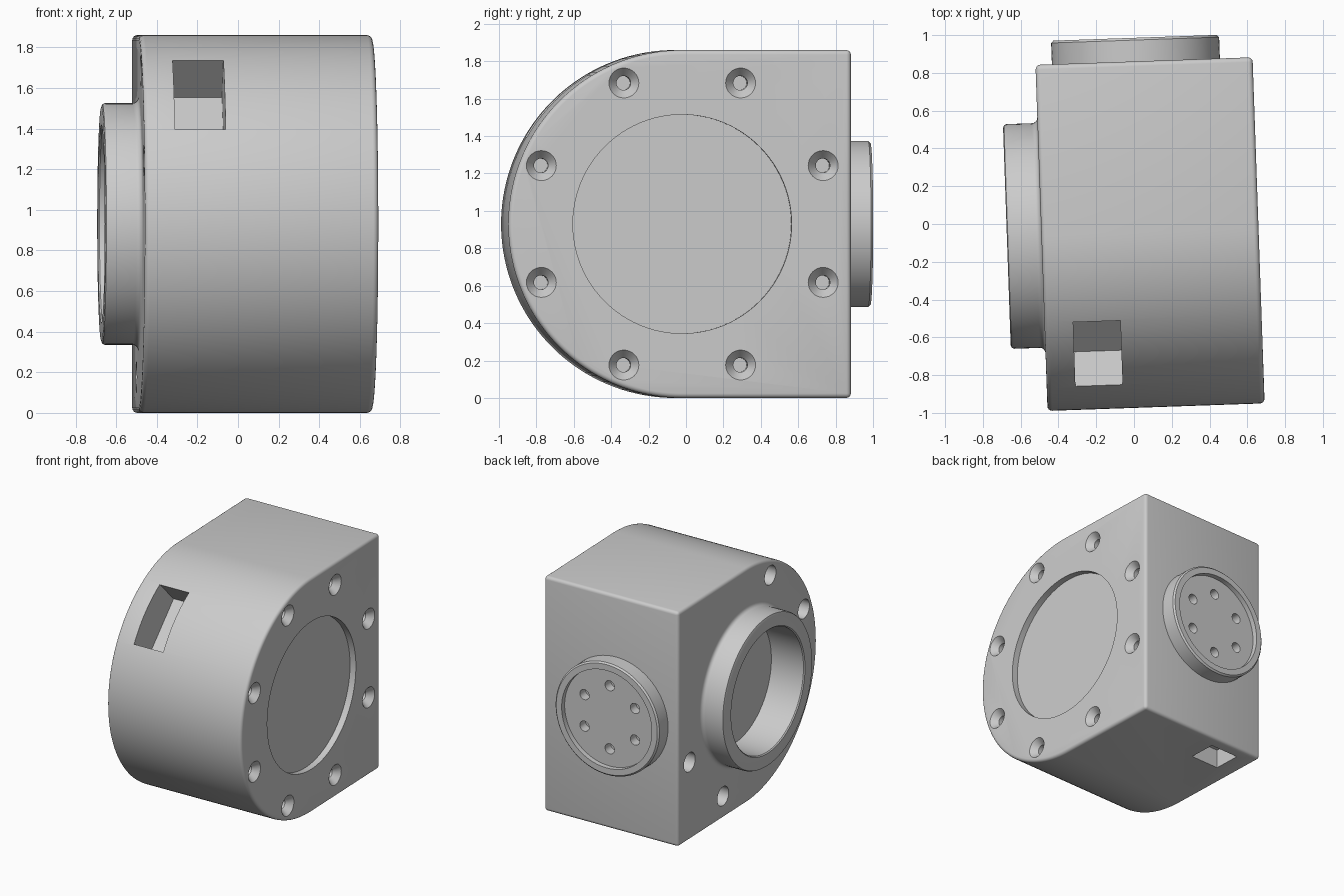
import bpy, bmesh, math
from mathutils import Matrix, Vector

cube = bpy.data.objects.get("Cube")
if cube:
    bpy.data.objects.remove(cube, do_unlink=True)

grey = bpy.data.materials.new("plain grey")
grey.use_nodes = True
colour = (0.6, 0.6, 0.6, 1)
grey.diffuse_color = colour
grey.node_tree.nodes["Principled BSDF"].inputs["Base Color"].default_value = colour

TURN = math.radians(2)       # whole housing sits slightly turned
CY, CZ, R = -0.043, 0.93, 0.93
LEFT, RIGHT, BACK = -0.492, 0.658, 0.86


def lathe(bm, profile, origin, axis, sides=96, closed=False):
    """Revolve (radius, height) points about an axis into a solid."""
    place = Matrix.Translation(origin) @ Vector(axis).to_track_quat('Z', 'Y').to_matrix().to_4x4()
    rings = []
    for r, h in profile:
        count = sides if r > 0 else 1
        rings.append([bm.verts.new(place @ Vector((r * math.cos(math.tau * i / sides),
                                                   r * math.sin(math.tau * i / sides), h)))
                      for i in range(count)])
    pairs = list(zip(rings, rings[1:]))
    if closed:
        pairs.append((rings[-1], rings[0]))
    for a, b in pairs:
        for i in range(sides):
            j = (i + 1) % sides
            quad = [a[i % len(a)], a[j % len(a)], b[j % len(b)], b[i % len(b)]]
            bm.faces.new(list(dict.fromkeys(quad)))


def box(bm, centre, size, tilt=0):
    bmesh.ops.create_cube(bm, size=1, matrix=Matrix.Translation(centre)
                          @ Matrix.Rotation(tilt, 4, 'X') @ Matrix.Diagonal((*size, 1)))


def finish(name, bm):
    bmesh.ops.recalc_face_normals(bm, faces=bm.faces)
    mesh = bpy.data.meshes.new(name)
    bm.to_mesh(mesh)
    bm.free()
    mesh.materials.append(grey)
    obj = bpy.data.objects.new(name, mesh)
    obj.rotation_euler.z = TURN
    bpy.context.collection.objects.link(obj)
    return obj


def cut(obj, cutter):
    """Apply the modifiers of obj plus a boolean cut."""
    mod = obj.modifiers.new("cut", 'BOOLEAN')
    mod.operation, mod.solver, mod.object = 'DIFFERENCE', 'EXACT', cutter
    cutter.hide_render = True
    bpy.context.view_layer.update()
    graph = bpy.context.evaluated_depsgraph_get()
    mesh = bpy.data.meshes.new_from_object(obj.evaluated_get(graph))
    obj.modifiers.clear()
    obj.data = mesh
    bpy.data.objects.remove(cutter, do_unlink=True)


# D-shaped housing with rounded rims
bm = bmesh.new()
outline = [(BACK, 0), (BACK, 2 * R)]
for i in range(81):
    a = math.pi / 2 + math.pi * i / 80
    outline.append((CY + R * math.cos(a), CZ + R * math.sin(a)))
face = bm.faces.new([bm.verts.new((LEFT, y, z)) for y, z in outline])
new = bmesh.ops.extrude_face_region(bm, geom=[face])["geom"]
bmesh.ops.translate(bm, vec=(RIGHT - LEFT, 0, 0),
                    verts=[v for v in new if isinstance(v, bmesh.types.BMVert)])
housing = finish("housing", bm)
bevel = housing.modifiers.new("rim", 'BEVEL')
bevel.width, bevel.segments, bevel.limit_method = 0.025, 4, 'ANGLE'

# Cuts: cover recess, bore, bolt holes and two pockets
bm = bmesh.new()
lathe(bm, [(0, -0.05), (0.585, -0.05), (0.585, 0.1), (0, 0.1)], (RIGHT, CY, CZ), (1, 0, 0))
lathe(bm, [(0, -0.1), (0.48, -0.1), (0.48, 0.1), (0, 0.1)], (LEFT, CY, CZ), (-1, 0, 0))
for k in range(8):
    a = math.radians(22.5 + 45 * k)
    y, z = CY + 0.816 * math.cos(a), CZ + 0.816 * math.sin(a)
    lathe(bm, [(0, -0.16), (0.038, -0.16), (0.038, -0.05), (0.08, 0), (0.08, 0.1), (0, 0.1)],
          (RIGHT, y, z), (1, 0, 0), 32)
    if k in (2, 3, 6, 7):
        lathe(bm, [(0, -0.15), (0.075, -0.15), (0.075, 0.1), (0, 0.1)],
              (LEFT, y, z), (-1, 0, 0), 32)
diag = math.sqrt(0.5)
box(bm, (-0.215, CY - 0.87 * diag, CZ + 0.87 * diag), (0.25, 0.48, 0.46), math.pi / 4)
box(bm, (-0.215, 0.66, 0), (0.25, 0.22, 0.3))
cut(housing, finish("housing_cutter", bm))

# Collar ring with a fillet at its root
bm = bmesh.new()
ring = [(0.48, -0.01), (0.48, 0.175), (0.488, 0.183), (0.575, 0.183), (0.589, 0.178), (0.595, 0.165)]
ring += [(0.625 - 0.03 * math.cos(a), 0.03 - 0.03 * math.sin(a))
         for a in (math.pi / 2 * i / 5 for i in range(6))]
ring.append((0.625, -0.01))
lathe(bm, ring, (LEFT, CY, CZ), (-1, 0, 0), closed=True)
collar = finish("collar", bm)

# Round back flange: dished disc with six holes
FX = 0.04
bm = bmesh.new()
lathe(bm, [(0, -0.01), (0.445, -0.01), (0.445, 0.113), (0.433, 0.125), (0.386, 0.125),
           (0.386, 0.085), (0, 0.085)], (FX, BACK, CZ), (0, 1, 0))
flange = finish("back_flange", bm)
bm = bmesh.new()
for k in range(6):
    a = math.radians(30 + 60 * k)
    lathe(bm, [(0, 0.01), (0.04, 0.01), (0.04, 0.2), (0, 0.2)],
          (FX + 0.25 * math.cos(a), BACK, CZ + 0.25 * math.sin(a)), (0, 1, 0), 32)
cut(flange, finish("flange_cutter", bm))

# Smooth shading with crisp edges
bpy.ops.object.select_all(action='DESELECT')
for obj in (housing, collar, flange):
    obj.select_set(True)
    bpy.context.view_layer.objects.active = obj
bpy.ops.object.shade_smooth_by_angle(angle=math.radians(30))
